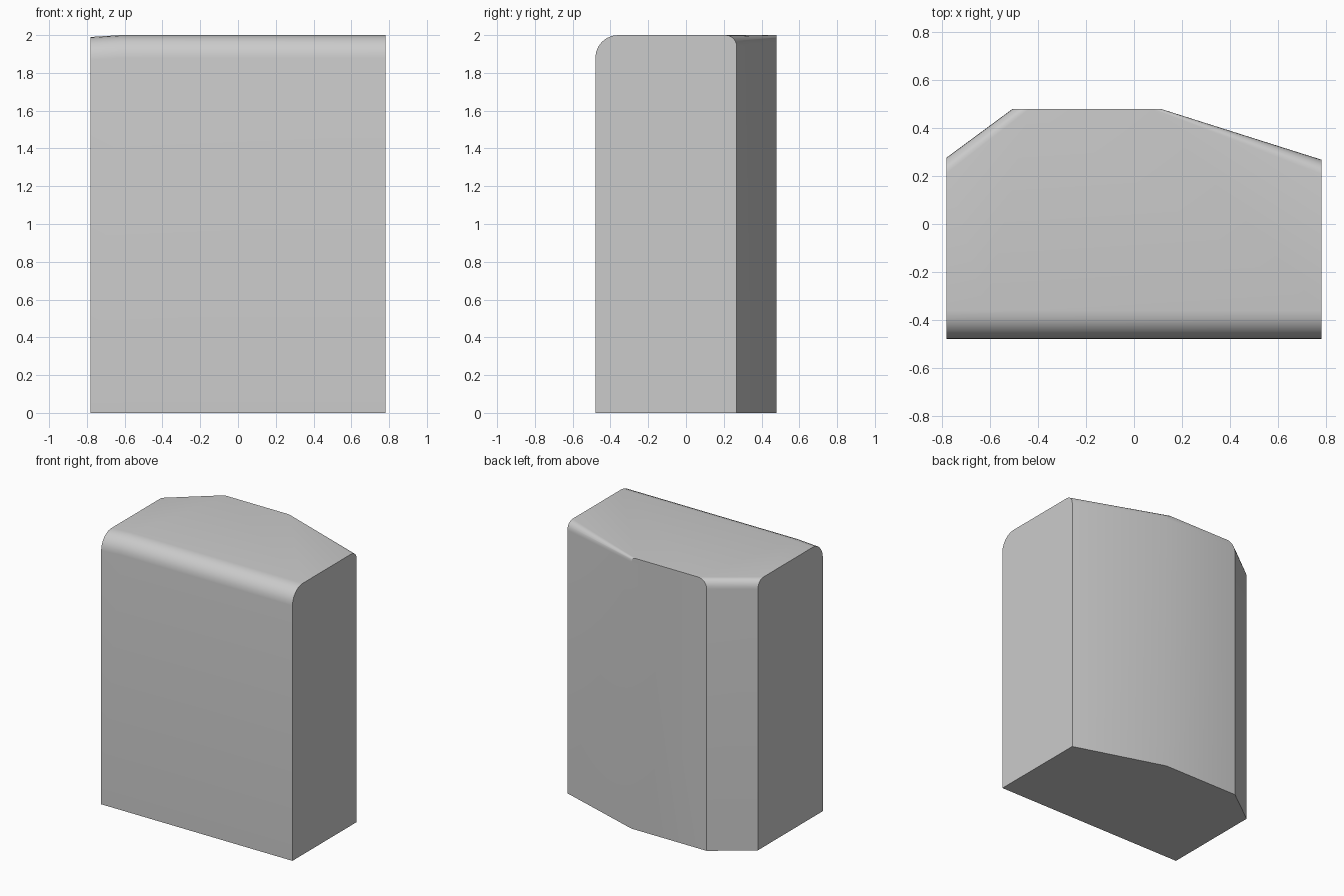
import bpy, bmesh
from math import sin, cos, pi

if "Cube" in bpy.data.objects:
    bpy.data.objects.remove(bpy.data.objects["Cube"])

SEG = 6
# footprint corner, inward direction of the rounding, rounding radius, top height
corners = [
    ((-0.78, -0.48), (0, 1), 0.12, 1.99),
    ((-0.62, -0.48), (0, 1), 0.12, 2.0),
    ((0.78, -0.48), (0, 1), 0.12, 2.0),
    ((0.78, 0.268), (0, -1), 0.06, 2.0),
    ((0.11, 0.48), (-1, 0), 0.035, 2.0),
    ((-0.505, 0.48), (1, 0), 0.07, 2.0),
    ((-0.78, 0.277), (0, -1), 0.065, 1.99),
]

bm = bmesh.new()

# each corner: bottom vertex, then a quarter arc from the wall to the top
columns = []
for (x, y), (dx, dy), r, top in corners:
    col = [bm.verts.new((x, y, 0))]
    for i in range(SEG + 1):
        a = i / SEG * pi / 2
        d = r * (1 - cos(a))
        col.append(bm.verts.new((x + dx * d, y + dy * d, top - r + r * sin(a))))
    columns.append(col)

# rounded sides: wall quad plus arc strips
for a, b in ((0, 1), (1, 2), (3, 4), (5, 6)):
    ca, cb = columns[a], columns[b]
    for i in range(SEG + 1):
        bm.faces.new((ca[i], cb[i], cb[i + 1], ca[i + 1]))

# flat sides outlined by the arcs
for a, b in ((2, 3), (4, 5), (6, 0)):
    bm.faces.new([columns[a][0]] + columns[b] + columns[a][:0:-1])

# bottom, level top, and slightly dipped left part of the top
bm.faces.new([c[0] for c in reversed(columns)])
bm.faces.new([columns[i][-1] for i in (1, 2, 3, 4, 5)])
bm.faces.new([columns[i][-1] for i in (0, 1, 6)])
bm.faces.new([columns[i][-1] for i in (1, 5, 6)])
bmesh.ops.recalc_face_normals(bm, faces=bm.faces)

mesh = bpy.data.meshes.new("rounded_block")
bm.to_mesh(mesh)
bm.free()
block = bpy.data.objects.new("rounded_block", mesh)
bpy.context.collection.objects.link(block)

# smooth the arcs, keep real edges sharp
bpy.context.view_layer.objects.active = block
block.select_set(True)
bpy.ops.object.shade_smooth_by_angle(angle=0.5)
